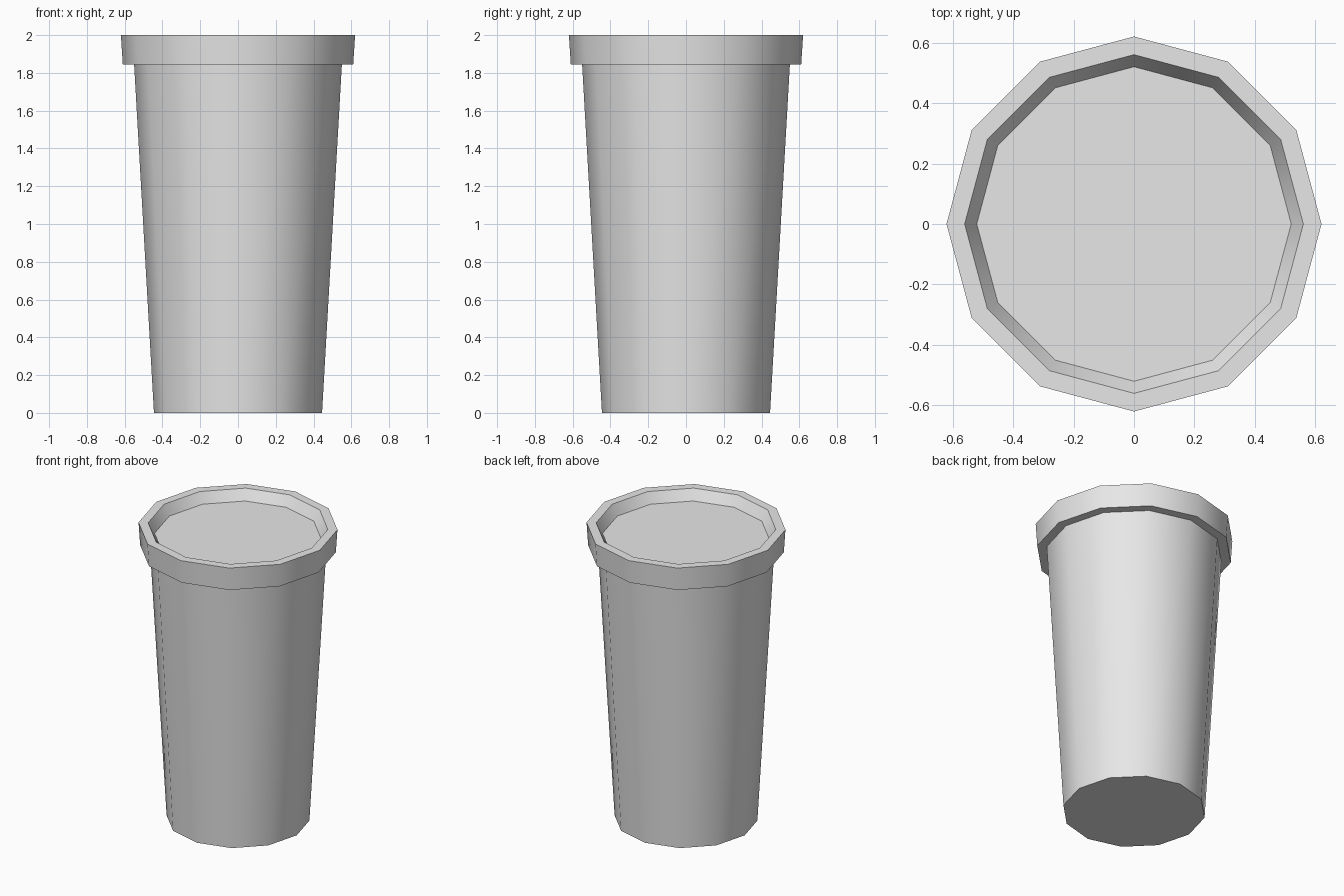
import bpy, bmesh, math

SIDES = 12

cube = bpy.data.objects.get("Cube")
if cube:
    bpy.data.objects.remove(cube, do_unlink=True)

grey = bpy.data.materials.new("light_grey")
grey.use_nodes = True
colour = (0.8, 0.8, 0.8, 1.0)
grey.diffuse_color = colour
grey.node_tree.nodes["Principled BSDF"].inputs["Base Color"].default_value = colour


def lathe(name, profile, cap_start=False, cap_end=False):
    """Turn a (radius, height) profile around z, optionally capping its ends."""
    bm = bmesh.new()
    rings = []
    for radius, z in profile:
        angles = [math.tau * i / SIDES for i in range(SIDES)]
        rings.append([bm.verts.new((radius * math.cos(a), radius * math.sin(a), z))
                      for a in angles])
    for low, high in zip(rings, rings[1:]):
        for i in range(SIDES):
            j = (i + 1) % SIDES
            bm.faces.new((low[i], low[j], high[j], high[i]))
    if cap_start:
        bm.faces.new(rings[0][::-1])
    if cap_end:
        bm.faces.new(rings[-1])
    mesh = bpy.data.meshes.new(name)
    bm.to_mesh(mesh)
    bm.free()
    mesh.materials.append(grey)
    obj = bpy.data.objects.new(name, mesh)
    bpy.context.collection.objects.link(obj)
    # Smooth around the sides, sharp at the rims
    bpy.ops.object.select_all(action='DESELECT')
    obj.select_set(True)
    bpy.context.view_layer.objects.active = obj
    bpy.ops.object.shade_smooth_by_angle(angle=math.radians(40))
    return obj


# Tapered cup with a flat base
lathe("cup_body", [(0.445, 0), (0.55, 1.845)], cap_start=True)

# Overhanging lid: underside, skirt, flat rim, sloped inner wall, recessed top
lathe("cup_lid", [(0.55, 1.845), (0.61, 1.845), (0.62, 2), (0.56, 2), (0.52, 1.93)],
      cap_end=True)
